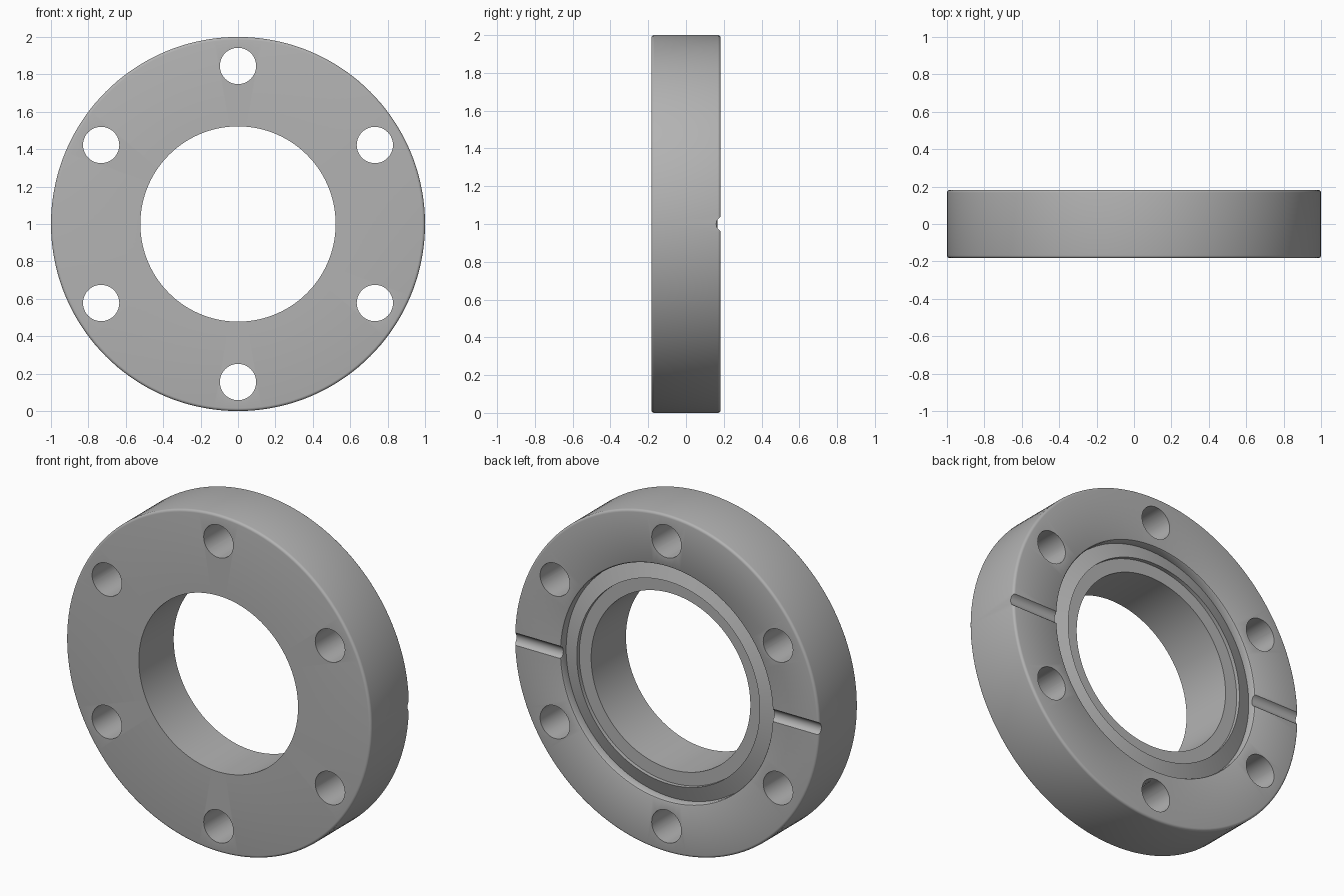
import bpy
import bmesh
import math
from mathutils import Matrix, Vector

default = bpy.data.objects.get("Cube")
if default:
    bpy.data.objects.remove(default, do_unlink=True)

CENTRE = Vector((0, 0, 1))
HALF = 0.183       # half thickness
SEGMENTS = 144

steel = bpy.data.materials.new("grey_steel")
steel.use_nodes = True
grey = (0.45, 0.45, 0.45, 1)
steel.diffuse_color = grey
steel.node_tree.nodes["Principled BSDF"].inputs["Base Color"].default_value = grey


def make_object(name, bm):
    bmesh.ops.recalc_face_normals(bm, faces=bm.faces)
    mesh = bpy.data.meshes.new(name)
    bm.to_mesh(mesh)
    bm.free()
    mesh.materials.append(steel)
    obj = bpy.data.objects.new(name, mesh)
    bpy.context.collection.objects.link(obj)
    return obj


def fillet(radius, y, size, start):
    """Quarter round, centred at (radius, y), from the start angle."""
    return [(radius + size * math.cos(a), y + size * math.sin(a))
            for a in (math.radians(start + 22.5 * i) for i in range(5))]


def lathe(name, profile):
    """Turn a closed (radius, y) profile about the y axis."""
    bm = bmesh.new()
    rings = []
    for i in range(SEGMENTS):
        a = math.tau * i / SEGMENTS
        rings.append([bm.verts.new(CENTRE + Vector((r * math.cos(a), y, r * math.sin(a))))
                      for r, y in profile])
    n = len(profile)
    for i in range(SEGMENTS):
        a, b = rings[i], rings[(i + 1) % SEGMENTS]
        for j in range(n):
            k = (j + 1) % n
            bm.faces.new((a[j], a[k], b[k], b[j]))
    return make_object(name, bm)


def add_rod(bm, position, radius, length, rotation, sides):
    bmesh.ops.create_cone(bm, cap_ends=True, segments=sides, radius1=radius,
                          radius2=radius, depth=length,
                          matrix=Matrix.Translation(position) @ rotation)


# Flange body: rounded rim, gasket recess, sloped knife edge and bore
R = 0.015
profile = [(0.522, -HALF)]
profile += fillet(1 - R, -HALF + R, R, -90)
profile += fillet(1 - R, HALF - R, R, 0)
profile += [(0.703, HALF), (0.697, HALF - 0.003), (0.693, HALF - 0.01),
            (0.693, HALF - 0.05), (0.6, HALF - 0.017),
            (0.6, HALF - 0.04), (0.522, HALF - 0.04)]
flange = lathe("flange_body", profile)

# Six bolt holes through the body
holes = bmesh.new()
for i in range(6):
    a = math.radians(90 + 60 * i)
    add_rod(holes, CENTRE + 0.845 * Vector((math.cos(a), 0, math.sin(a))),
            0.097, 1, Matrix.Rotation(math.pi / 2, 4, "X"), 48)

# Two leak-check grooves across the back face
grooves = bmesh.new()
for side in (-1, 1):
    add_rod(grooves, CENTRE + Vector((side * 0.9, HALF + 0.018, 0)),
            0.041, 0.46, Matrix.Rotation(math.pi / 2, 4, "Y"), 32)

for cutter in (make_object("bolt_hole_cutter", holes),
               make_object("groove_cutter", grooves)):
    cutter.hide_render = True
    cut = flange.modifiers.new(cutter.name, "BOOLEAN")
    cut.operation = "DIFFERENCE"
    cut.solver = "EXACT"
    cut.object = cutter
    bpy.context.view_layer.objects.active = flange
    bpy.ops.object.modifier_apply(modifier=cut.name)
    bpy.data.objects.remove(cutter, do_unlink=True)

# Smooth the round surfaces, keep the machined edges crisp
bpy.ops.object.select_all(action="DESELECT")
flange.select_set(True)
bpy.context.view_layer.objects.active = flange
bpy.ops.object.shade_smooth_by_angle(angle=math.radians(30))
